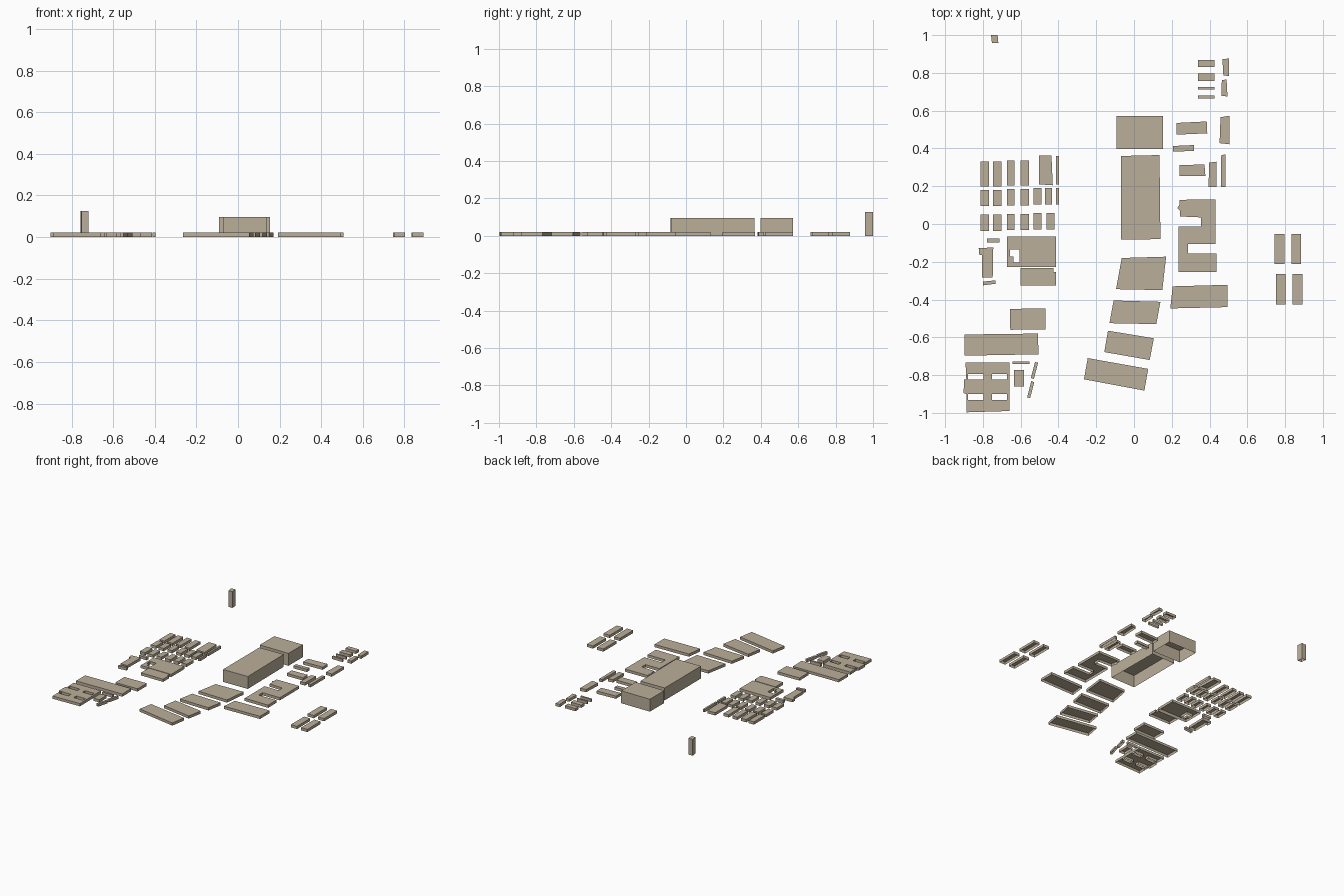
import bpy, bmesh

LOW, HALL, TOWER = 0.021, 0.096, 0.126


def rect(x0, x1, y0, y1):
    return [(x0, y0), (x1, y0), (x1, y1), (x0, y1)]


def block(name, outline, height=LOW, holes=()):
    """Flat roof plus walls, open underneath; holes become courtyards."""
    bm = bmesh.new()
    edges = []
    for loop in [outline, *holes]:
        vs = [bm.verts.new((x, y, height)) for x, y in loop]
        edges += [bm.edges.new((a, b)) for a, b in zip(vs, vs[1:] + vs[:1])]
    bmesh.ops.triangle_fill(bm, edges=edges, use_beauty=True, normal=(0, 0, 1))
    for f in bm.faces:
        f.normal_update()
        if f.normal.z < 0:
            f.normal_flip()
    ring = [e for e in bm.edges if e.is_boundary]
    low = {v: bm.verts.new((v.co.x, v.co.y, 0)) for e in ring for v in e.verts}
    for e in ring:
        lp = e.link_loops[0]
        a, b = lp.vert, lp.link_loop_next.vert
        bm.faces.new((b, a, low[a], low[b]))
    mesh = bpy.data.meshes.new(name)
    bm.to_mesh(mesh)
    bm.free()
    ob = bpy.data.objects.new(name, mesh)
    bpy.context.collection.objects.link(ob)
    mesh.materials.append(stone)


stone = bpy.data.materials.new("stone")
stone.diffuse_color = (0.5, 0.43, 0.32, 1)

# Lone tower and the two tall halls
block("tower", [(-0.757, 1.0), (-0.722, 1.0), (-0.718, 0.957), (-0.752, 0.957)], TOWER)
block("north_hall", rect(-0.092, 0.153, 0.397, 0.573), HALL)
block("main_hall", [(-0.07, 0.36), (0.135, 0.365), (0.14, -0.08), (-0.07, -0.083)], HALL)

# Central avenue of slanted blocks
for q in [
    [(-0.065, -0.18), (0.17, -0.173), (0.15, -0.35), (-0.095, -0.345)],
    [(-0.108, -0.405), (0.14, -0.412), (0.118, -0.53), (-0.13, -0.525)],
    [(-0.138, -0.565), (0.105, -0.605), (0.083, -0.72), (-0.157, -0.678)],
    [(-0.245, -0.71), (0.075, -0.767), (0.055, -0.882), (-0.265, -0.822)],
]:
    block("avenue_block", q)

# Eastern complex with two opposed notches, and the slab south of it
block("notched_block", [
    (0.24, 0.128), (0.432, 0.13), (0.432, -0.107), (0.285, -0.107), (0.285, -0.155),
    (0.436, -0.155), (0.436, -0.255), (0.236, -0.255), (0.236, -0.012), (0.355, -0.012),
    (0.355, 0.035), (0.243, 0.04), (0.243, 0.07), (0.23, 0.085), (0.24, 0.1)])
block("east_slab", [(0.205, -0.33), (0.495, -0.322), (0.495, -0.44), (0.192, -0.447)])

# Eastern houses
for q in [
    [(0.225, 0.535), (0.385, 0.543), (0.388, 0.48), (0.225, 0.473)],
    [(0.207, 0.413), (0.318, 0.418), (0.318, 0.387), (0.207, 0.383)],
    [(0.24, 0.312), (0.373, 0.315), (0.378, 0.255), (0.24, 0.253)],
    [(0.397, 0.325), (0.437, 0.33), (0.436, 0.195), (0.395, 0.195)],
    [(0.462, 0.365), (0.485, 0.368), (0.485, 0.195), (0.46, 0.195)],
    [(0.458, 0.565), (0.506, 0.573), (0.506, 0.422), (0.453, 0.428)],
    [(0.465, 0.762), (0.49, 0.765), (0.495, 0.676), (0.462, 0.677)],
    [(0.468, 0.873), (0.502, 0.876), (0.504, 0.783), (0.473, 0.787)],
]:
    block("east_house", q)
for y0, y1 in [(0.83, 0.867), (0.757, 0.797), (0.711, 0.724), (0.665, 0.68)]:
    block("north_row_house", rect(0.338, 0.427, y0, y1))

# Four far eastern houses
for y0, y1, dx in [(-0.213, -0.054, 0), (-0.427, -0.266, 0.006)]:
    for x in (0.745, 0.833):
        block("outer_house", rect(x + dx, x + dx + 0.052, y0, y1))

# Western grid of row houses
cols = [(-0.812, -0.768), (-0.746, -0.701), (-0.672, -0.632), (-0.6, -0.557)]
rows = [
    (0.203, 0.335, [(-0.445, -0.438), (-0.412, -0.397)]),
    (0.098, 0.185, [(-0.532, -0.49), (-0.472, -0.433), (-0.412, -0.397)]),
    (-0.033, 0.054, [(-0.532, -0.49), (-0.463, -0.42)]),
]
for i, (y0, y1, extra) in enumerate(rows):
    spans = cols + (extra[1:] if i == 0 else extra)
    for j, (x0, x1) in enumerate(spans):
        d = 0.005 if j > 3 else (-0.004 if j < 2 else 0)
        top = 0.36 if i == 0 and j > 3 else y1 + d
        block("row_house", rect(x0, x1, y0 + d, top))
block("wide_row_house", [(-0.503, 0.362), (-0.437, 0.363), (-0.43, 0.205), (-0.503, 0.21)])

# Courtyard building and neighbours
block("courtyard_block", rect(-0.673, -0.413, -0.227, -0.066), LOW,
      [[(-0.657, -0.135), (-0.605, -0.135), (-0.605, -0.203), (-0.637, -0.203),
        (-0.637, -0.173), (-0.657, -0.173)]])
block("courtyard_annex", [(-0.602, -0.232), (-0.425, -0.232), (-0.425, -0.255),
                          (-0.413, -0.255), (-0.413, -0.325), (-0.602, -0.325)])
block("west_shed", rect(-0.778, -0.712, -0.098, -0.076))
block("west_wing", [(-0.822, -0.128), (-0.745, -0.124), (-0.748, -0.283), (-0.805, -0.283),
                    (-0.805, -0.164), (-0.82, -0.162)])
block("west_shed", [(-0.8, -0.305), (-0.732, -0.298), (-0.732, -0.316), (-0.8, -0.325)])

# South-western slabs
block("south_slab", [(-0.657, -0.45), (-0.468, -0.446), (-0.468, -0.558), (-0.655, -0.56)])
block("south_slab", [(-0.897, -0.585), (-0.508, -0.58), (-0.506, -0.69), (-0.897, -0.697)])

# Southern quarter with four courtyards
yards = [rect(x0, x1, y0, y1) for y0, y1 in [(-0.823, -0.793), (-0.932, -0.9)]
         for x0, x1 in [(-0.88, -0.798), (-0.752, -0.673)]]
block("four_yard_block", [
    (-0.892, -0.732), (-0.66, -0.732), (-0.658, -0.99), (-0.888, -0.997), (-0.888, -0.9),
    (-0.902, -0.895), (-0.9, -0.825), (-0.888, -0.82)], LOW, yards)

# Small southern sheds
block("south_shed", rect(-0.642, -0.553, -0.742, -0.727))
block("south_shed", rect(-0.635, -0.583, -0.86, -0.773))
for dx, dy in [(0, 0), (-0.02, -0.102)]:
    block("slanted_shed", [(-0.524 + dx, -0.73 + dy), (-0.508 + dx, -0.735 + dy),
                           (-0.53 + dx, -0.82 + dy), (-0.546 + dx, -0.816 + dy)])
